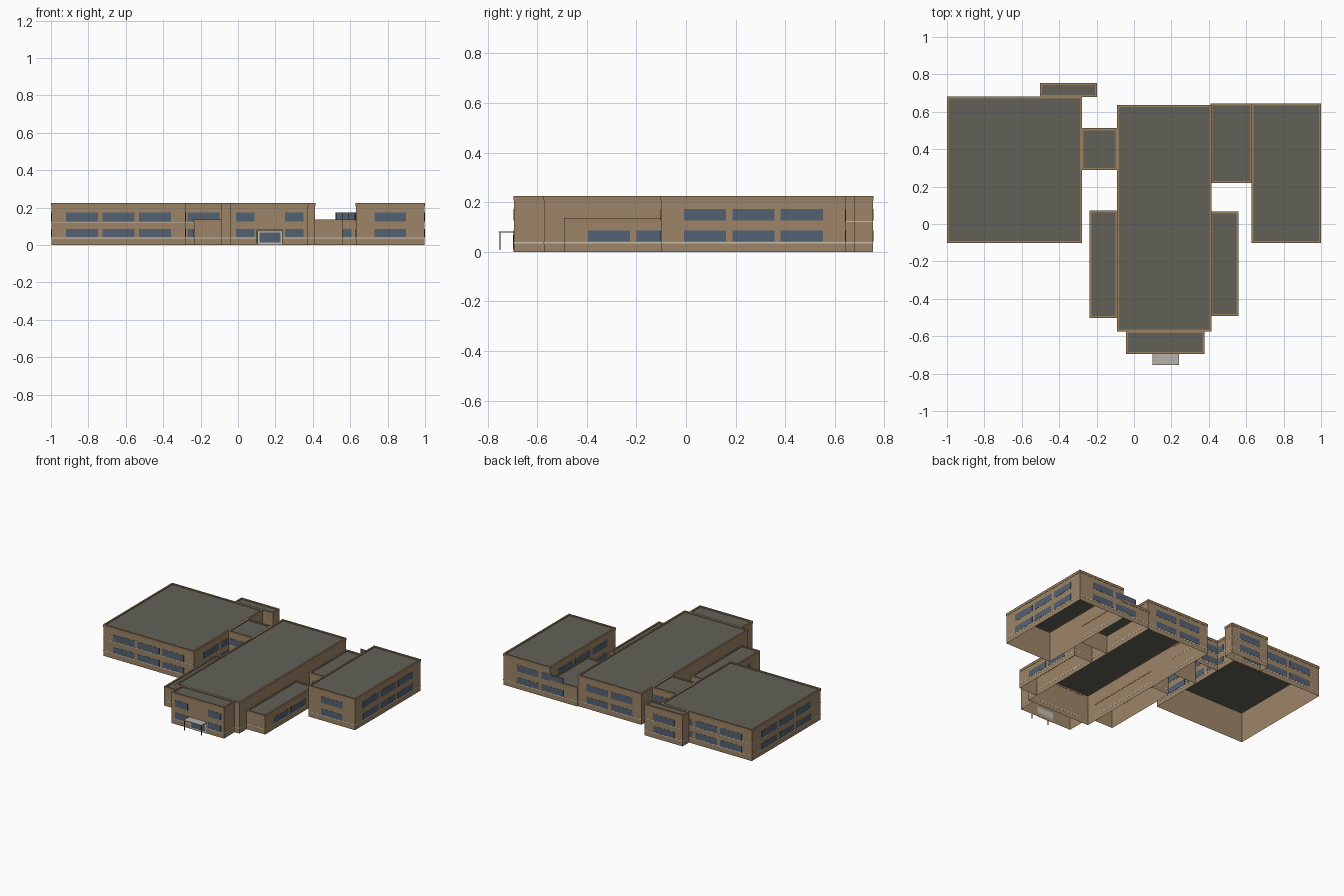
import bpy, bmesh
from mathutils import Matrix, Vector

if "Cube" in bpy.data.objects:
    bpy.data.objects.remove(bpy.data.objects["Cube"])


def material(name, r, g, b):
    m = bpy.data.materials.new(name)
    m.use_nodes = True
    m.diffuse_color = (r, g, b, 1)
    m.node_tree.nodes["Principled BSDF"].inputs["Base Color"].default_value = (r, g, b, 1)
    return m


BRICK = material("tan brick", 0.34, 0.235, 0.138)
COPING = material("brown coping", 0.32, 0.21, 0.12)
ROOF = material("grey roof", 0.12, 0.117, 0.096)
GLASS = material("blue glass", 0.088, 0.12, 0.17)
FRAME = material("dark frame", 0.03, 0.035, 0.04)
STONE = material("pale stone", 0.56, 0.51, 0.42)
CANOPY = material("canopy grey", 0.47, 0.44, 0.40)


def add_box(bm, lo, hi, mat=0):
    lo, hi = Vector(lo), Vector(hi)
    mx = Matrix.Translation((lo + hi) / 2) @ Matrix.Diagonal((*(hi - lo), 1))
    verts = bmesh.ops.create_cube(bm, size=1, matrix=mx)["verts"]
    faces = {f for v in verts for f in v.link_faces}
    for f in faces:
        f.material_index = mat
    return faces


def finish(bm, name, *mats):
    me = bpy.data.meshes.new(name)
    bm.to_mesh(me)
    bm.free()
    for m in mats:
        me.materials.append(m)
    ob = bpy.data.objects.new(name, me)
    bpy.context.collection.objects.link(ob)
    return ob


def ring(name, rect, z0, z1, out, thick, mat):
    """Hollow rectangular band around a block."""
    x0, x1, y0, y1 = rect
    bm = bmesh.new()
    faces = add_box(bm, (x0 - out, y0 - out, z0), (x1 + out, y1 + out, z1))
    bmesh.ops.delete(bm, geom=[f for f in faces if abs(f.normal.z) > 0.5], context="FACES")
    ob = finish(bm, name, mat)
    mod = ob.modifiers.new("thickness", "SOLIDIFY")
    mod.thickness, mod.offset, mod.use_even_offset = thick, -1, True


def block(name, rect, h, upper_course):
    """Open-bottomed walls with a sunken roof, coping and stone courses."""
    x0, x1, y0, y1 = rect
    roof = h - 0.007
    bm = bmesh.new()
    faces = add_box(bm, (x0, y0, 0), (x1, y1, roof))
    for f in faces:
        f.material_index = 1 if f.normal.z > 0.5 else 0
    bmesh.ops.delete(bm, geom=[f for f in faces if f.normal.z < -0.5], context="FACES")
    finish(bm, name, BRICK, ROOF)
    ring(name + "_coping", rect, roof, h, 0.002, 0.011, COPING)
    ring(name + "_fascia", rect, h - 0.018, roof, 0.002, 0.0018, COPING)
    ring(name + "_lower_course", rect, 0.034, 0.040, 0.001, 0.0008, STONE)
    if upper_course:
        ring(name + "_upper_course", rect, 0.120, 0.124, 0.001, 0.0008, STONE)


SIDES = {"front": ("y", -1), "back": ("y", 1), "east": ("x", 1), "west": ("x", -1)}


def window(name, facing, wall, a, b, z0, z1):
    """Thin glass strip on a wall, backed by dark mullions."""
    axis, sign = SIDES[facing]
    bm = bmesh.new()

    def piece(u0, u1, d0, d1, mat):
        p, q = sorted((wall + sign * d0, wall + sign * d1))
        if axis == "x":
            add_box(bm, (p, u0, z0), (q, u1, z1), mat)
        else:
            add_box(bm, (u0, p, z0), (u1, q, z1), mat)

    piece(a, b, 0.001, 0.002, 0)
    panes = round((b - a) / 0.034)
    for i in range(panes + 1):
        u = a + 0.003 + (b - a - 0.006) * i / panes
        piece(u - 0.003, u + 0.003, 0.0002, 0.001, 1)
    finish(bm, name, GLASS, FRAME)


ROWS = {"lower": (0.042, 0.085), "upper": (0.126, 0.173)}
WIDE, GAP = 0.17, 0.025


def window_rows(name, facing, wall, a, b, rows=("lower", "upper")):
    """Evenly centred window groups along a wall."""
    n = max(1, int((b - a - 0.06) / (WIDE + GAP)))
    start = (a + b) / 2 - (n * WIDE + (n - 1) * GAP) / 2
    for row in rows:
        for i in range(n):
            u = start + i * (WIDE + GAP)
            window(f"{name}_{facing}_{row}_window_{i + 1}", facing, wall,
                   u, u + WIDE, *ROWS[row])


# Building blocks: footprint, height, window sides, window rows, upper course
TALL, LOW = 0.224, 0.137
BOTH, ONE = ("lower", "upper"), ("lower",)
BLOCKS = {
    "west_wing": ((-0.998, -0.28, -0.10, 0.68), TALL, "front back east west", BOTH, True),
    "rear_annex": ((-0.50, -0.20, 0.68, 0.753), TALL, "back", BOTH, True),
    "link": ((-0.28, -0.09, 0.29, 0.51), TALL, "front back", BOTH, True),
    "main_hall": ((-0.09, 0.412, -0.573, 0.635), TALL, "back", BOTH, False),
    "entrance_block": ((-0.04, 0.375, -0.694, -0.573), TALL, "", BOTH, False),
    "west_side_aisle": ((-0.235, -0.09, -0.50, 0.07), LOW, "west", ONE, False),
    "east_side_aisle": ((0.412, 0.558, -0.49, 0.065), LOW, "east", ONE, False),
    "east_connector": ((0.412, 0.63, 0.22, 0.643), LOW, "front", ONE, False),
    "east_wing": ((0.63, 0.998, -0.10, 0.643), TALL, "front east west", BOTH, False),
}
for name, (rect, h, facings, rows, upper_course) in BLOCKS.items():
    block(name, rect, h, upper_course)
    x0, x1, y0, y1 = rect
    wall = {"front": y0, "back": y1, "east": x1, "west": x0}
    for facing in facings.split():
        a, b = (x0, x1) if SIDES[facing][0] == "y" else (y0, y1)
        window_rows(name, facing, wall[facing], a, b, rows)

# Shared back wall of the connector and east wing
window_rows("east_rear", "back", 0.643, 0.412, 0.998)

# Entrance windows and doors
FRONT = -0.694
for row, (z0, z1) in ROWS.items():
    for label, a in (("right", -0.012), ("left", 0.25)):
        window(f"entrance_{label}_{row}_window", "front", FRONT, a, a + 0.10, z0, z1)
bm = bmesh.new()
add_box(bm, (0.106, FRONT - 0.002, 0.0), (0.234, FRONT, 0.072), 0)
add_box(bm, (0.114, FRONT - 0.003, 0.012), (0.226, FRONT - 0.002, 0.067), 1)
finish(bm, "entrance_doors", STONE, GLASS)

# Entrance canopy on two posts
bm = bmesh.new()
add_box(bm, (0.098, -0.755, 0.077), (0.24, FRONT, 0.082))
for x in (0.101, 0.237):
    add_box(bm, (x - 0.002, -0.752, 0.008), (x + 0.002, -0.748, 0.077), 1)
finish(bm, "entrance_canopy", CANOPY, FRAME)
